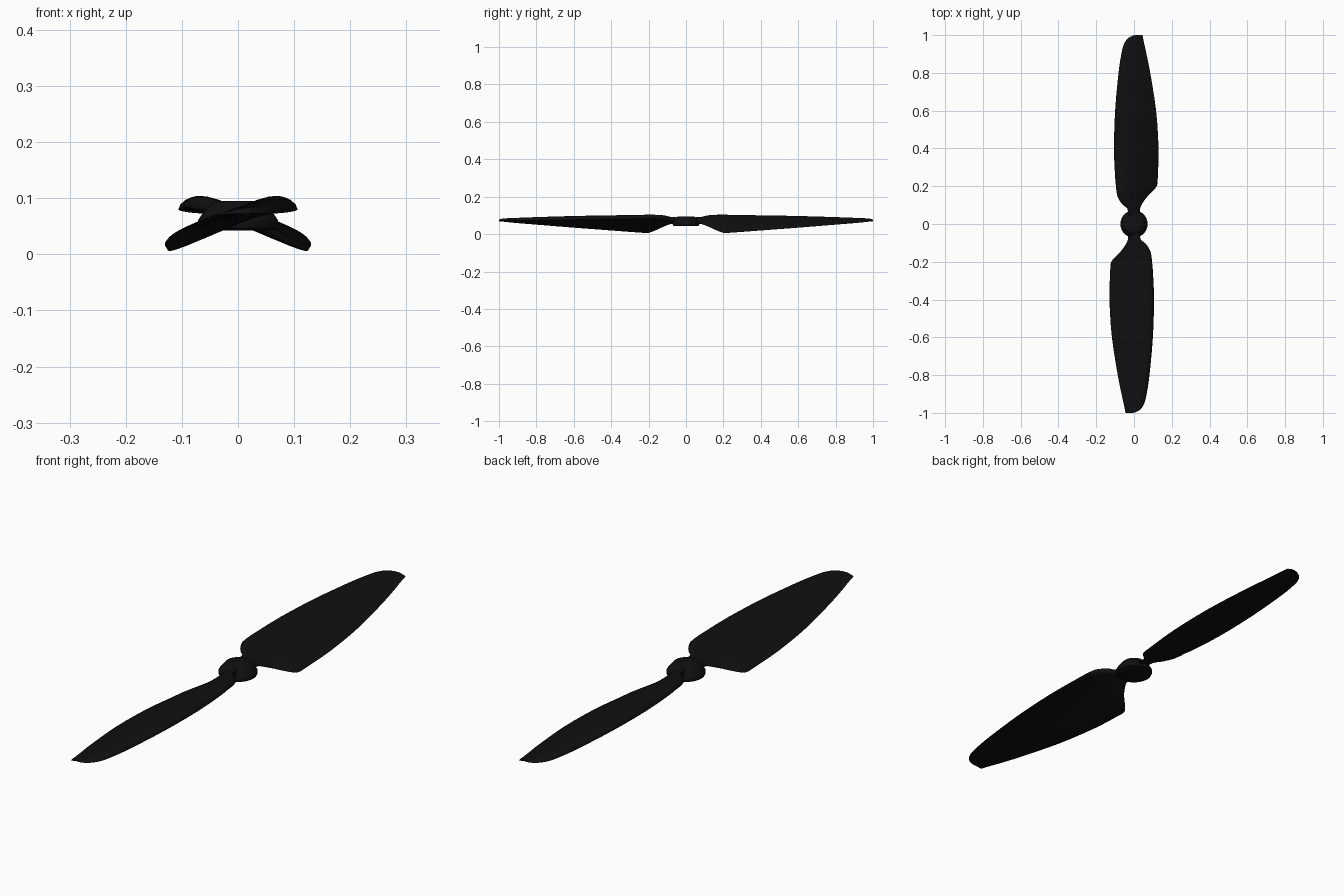
import bpy, bmesh, math
from mathutils import Vector

cube = bpy.data.objects.get("Cube")
if cube:
    bpy.data.objects.remove(cube, do_unlink=True)

# Single matte black plastic
black = bpy.data.materials.new("black_plastic")
black.use_nodes = True
colour = (0.005, 0.005, 0.005, 1)
black.diffuse_color = colour
black.node_tree.nodes["Principled BSDF"].inputs["Base Color"].default_value = colour


def finish(bm, name, angle):
    """Turn a bmesh into a smooth shaded, coloured object."""
    bmesh.ops.recalc_face_normals(bm, faces=bm.faces)
    mesh = bpy.data.meshes.new(name)
    bm.to_mesh(mesh)
    bm.free()
    mesh.materials.append(black)
    obj = bpy.data.objects.new(name, mesh)
    bpy.context.collection.objects.link(obj)
    bpy.ops.object.select_all(action="DESELECT")
    obj.select_set(True)
    bpy.context.view_layer.objects.active = obj
    bpy.ops.object.shade_smooth_by_angle(angle=math.radians(angle))
    return obj


def loft(bm, rings, closed=False):
    """Bridge neighbouring rings with quads and cap both ends."""
    for a, b in zip(rings, rings[1:]):
        for i in range(len(a)):
            j = (i + 1) % len(a)
            bm.faces.new((a[i], a[j], b[j], b[i]))
    bm.faces.new(rings[0])
    bm.faces.new(rings[-1])


def smooth_stations(rows, steps=3):
    """Catmull-Rom interpolation through the blade stations."""
    pts = [Vector(r) for r in rows]
    pts = [pts[0]] + pts + [pts[-1]]
    result = []
    for a, b, c, d in zip(pts, pts[1:], pts[2:], pts[3:]):
        for k in range(steps):
            t = k / steps
            result.append(b + (c - a) * (t / 2)
                          + (a * 2 - b * 5 + c * 4 - d) * (t * t / 2)
                          + (b * 3 - a - c * 3 + d) * (t ** 3 / 2))
    return result + [pts[-1]]


# Blade stations: span, leading x, trailing x, leading z, trailing z, half thickness
STATIONS = [
    (.03, -.03, .03, .075, .06, .015),
    (.08, -.035, .032, .078, .056, .015),
    (.105, -.063, .042, .083, .047, .016),
    (.14, -.085, .066, .085, .032, .018),
    (.175, -.093, .1, .085, .016, .018),
    (.205, -.096, .122, .085, .007, .018),
    (.25, -.1, .126, .083, .009, .017),
    (.4, -.106, .13, .08, .02, .015),
    (.6, -.1, .117, .077, .035, .012),
    (.8, -.082, .086, .074, .051, .009),
    (.9, -.067, .066, .073, .059, .007),
    (.95, -.054, .055, .073, .064, .006),
    (.98, -.035, .049, .073, .067, .005),
    (.995, -.012, .046, .072, .068, .004),
    (1, .008, .044, .072, .069, .003),
]


def section_point(station, t, side):
    """Point on the cambered aerofoil; t runs leading to trailing edge."""
    y, x0, x1, z0, z1, half = station
    camber = .09 * (x1 - x0) * math.sin(math.pi * t ** .6)
    thick = half * math.sqrt(max(0, 1 - (2 * t - 1) ** 4)) * (1 - .6 * t)
    return Vector((x0 + (x1 - x0) * t, y, z0 + (z1 - z0) * t + camber + side * thick))


def build_blade(name, turn):
    bm = bmesh.new()
    n = 14
    ts = [(1 - math.cos(math.pi * i / n)) / 2 for i in range(n + 1)]
    rings = []
    for s in smooth_stations(STATIONS):
        outline = [section_point(s, t, 1) for t in ts]
        outline += [section_point(s, t, -1) for t in ts[-2:0:-1]]
        rings.append([bm.verts.new(p) for p in outline])
    loft(bm, rings)
    blade = finish(bm, name, 50)
    blade.rotation_euler.z = turn
    return blade


build_blade("back_blade", 0)
build_blade("front_blade", math.pi)

# Hub: rounded flange narrowing to a flat top
HUB_PROFILE = [(.06, .042), (.069, .046), (.072, .053), (.071, .061),
               (.065, .07), (.053, .085), (.047, .092), (.04, .095)]
bm = bmesh.new()
sides = 48
hub_rings = []
for radius, z in HUB_PROFILE:
    angles = [math.tau * i / sides for i in range(sides)]
    hub_rings.append([bm.verts.new((radius * math.cos(a), radius * math.sin(a), z))
                      for a in angles])
loft(bm, hub_rings)
finish(bm, "hub", 35)
